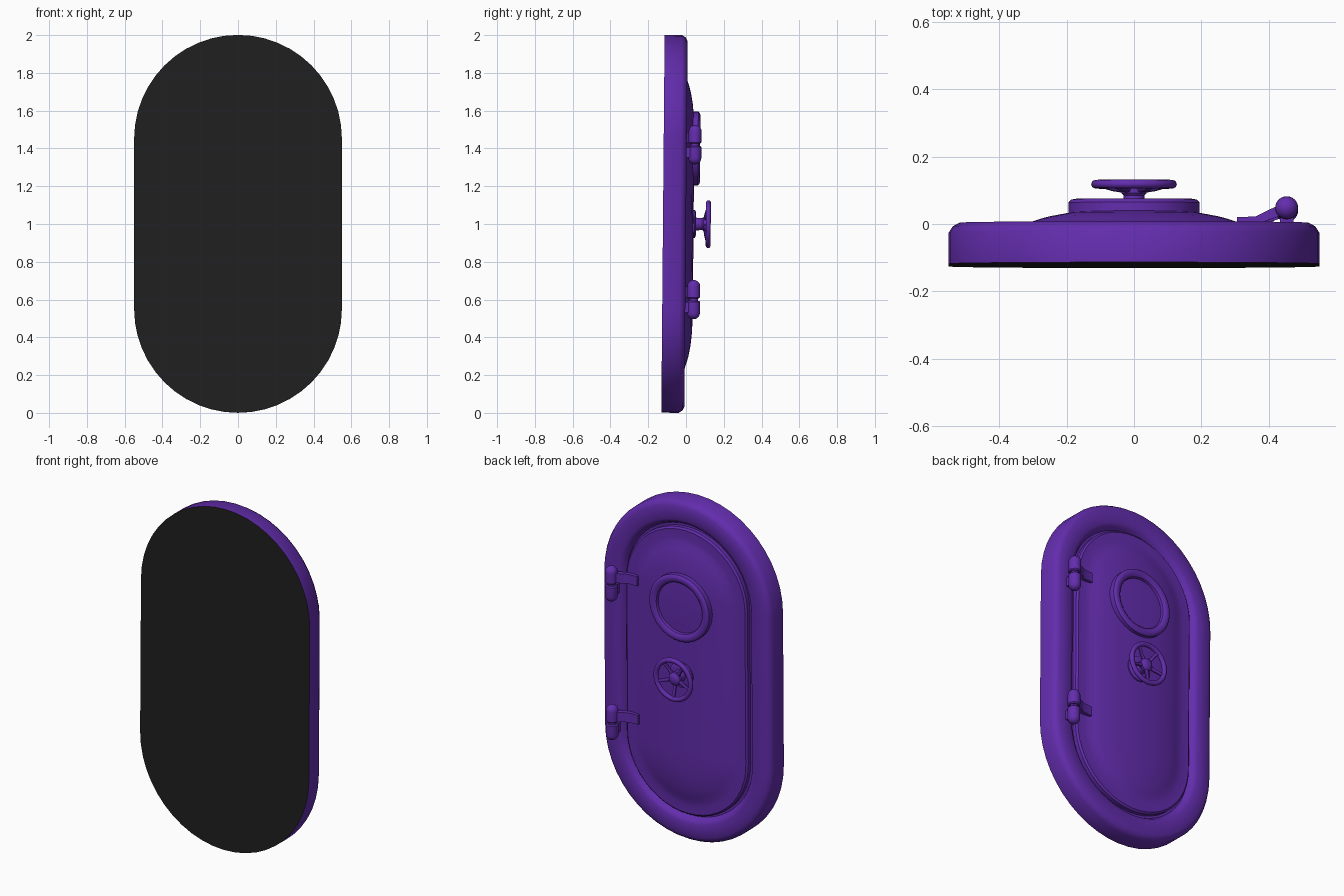
import bpy, bmesh
from math import sin, cos, pi, radians
from mathutils import Matrix, Vector

if "Cube" in bpy.data.objects:
    bpy.data.objects.remove(bpy.data.objects["Cube"])


def material(name, rgb):
    m = bpy.data.materials.new(name)
    m.diffuse_color = (*rgb, 1)
    m.use_nodes = True
    m.node_tree.nodes["Principled BSDF"].inputs["Base Color"].default_value = m.diffuse_color
    return m


PURPLE = material("purple_paint", (0.125, 0.026, 0.42))
BLACK = material("black_back", (0.014, 0.014, 0.014))

# The whole hatch leans very slightly about its middle
TILT = (Matrix.Translation((0, 0, 1)) @ Matrix.Rotation(-0.0088, 4, 'X')
        @ Matrix.Translation((0, 0, -1)))


def finish(name, bm, angle=35):
    bmesh.ops.recalc_face_normals(bm, faces=bm.faces)
    bm.transform(TILT)
    me = bpy.data.meshes.new(name)
    bm.to_mesh(me)
    bm.free()
    ob = bpy.data.objects.new(name, me)
    bpy.context.collection.objects.link(ob)
    me.materials.append(PURPLE)
    bpy.ops.object.select_all(action='DESELECT')
    ob.select_set(True)
    bpy.context.view_layer.objects.active = ob
    bpy.ops.object.shade_smooth_by_angle(angle=radians(angle))
    return ob


def loft(bm, rings, closed=False):
    """Skin a list of point rings; cap both ends or join last to first."""
    vr = [[bm.verts.new(p) for p in r] for r in rings]
    n = len(vr[0])
    pairs = list(zip(vr, vr[1:])) + ([(vr[-1], vr[0])] if closed else [])
    for a, b in pairs:
        for i in range(n):
            j = (i + 1) % n
            bm.faces.new((a[i], a[j], b[j], b[i]))
    if not closed:
        bm.faces.new(vr[0])
        bm.faces.new(vr[-1])


def stadium(inset, y, seg=24):
    r, pts = 0.55 - inset, []
    for side in (0, 1):
        for i in range(seg + 1):
            a = pi * (side + i / seg)
            pts.append((r * cos(a), y, 1 + r * sin(a) + (0.45, -0.45)[side]))
    return pts


def circle_y(r, y, z, n=40):
    return [(r * cos(2 * pi * i / n), y, z + r * sin(2 * pi * i / n)) for i in range(n)]


def circle_z(x, y, z, r, n=24):
    return [(x + r * cos(2 * pi * i / n), y + r * sin(2 * pi * i / n), z) for i in range(n)]


# Frame: bevelled rim around a recessed floor, black on the flat front
bm = bmesh.new()
loft(bm, [stadium(d, y) for d, y in
          [(0, -0.122), (0, -0.03), (0.012, -0.011), (0.032, 0), (0.108, 0),
           (0.128, -0.01), (0.142, -0.035), (0.19, -0.035)]])
frame = finish("frame", bm)
frame.data.materials.append(BLACK)
for p in frame.data.polygons:
    if p.normal.y < -0.9 and p.center.y < -0.1:
        p.material_index = 1

# Door: raised border and domed panel
bm = bmesh.new()
loft(bm, [stadium(d, y) for d, y in
          [(0.155, -0.04), (0.155, -0.012), (0.165, -0.003), (0.212, -0.003),
           (0.24, 0.001), (0.27, 0.011), (0.30, 0.019), (0.36, 0.030),
           (0.43, 0.037), (0.53, 0.040)]])
finish("door", bm)

# Porthole ring and pane
bm = bmesh.new()
loft(bm, [circle_y(r, y, 1.4, 48) for r, y in
          [(0.195, 0.02), (0.195, 0.06), (0.188, 0.068), (0.178, 0.071),
           (0.162, 0.069), (0.15, 0.06), (0.146, 0.045), (0.146, 0.02)]], closed=True)
finish("porthole_ring", bm)
bm = bmesh.new()
loft(bm, [circle_y(r, y, 1.4, 48) for r, y in
          [(0.15, 0.03), (0.15, 0.046), (0.09, 0.049), (0.02, 0.05)]])
finish("porthole_pane", bm)

# Wheel: rim, hub with base flange, spokes
bm = bmesh.new()
loft(bm, [circle_y(0.113 + 0.014 * cos(2 * pi * k / 12), 0.118 + 0.013 * sin(2 * pi * k / 12), 1)
          for k in range(12)], closed=True)
finish("wheel_rim", bm, 60)
bm = bmesh.new()
loft(bm, [circle_y(r, y, 1, 28) for r, y in
          [(0.075, 0.03), (0.075, 0.046), (0.066, 0.052), (0.034, 0.053), (0.031, 0.085),
           (0.037, 0.092), (0.037, 0.108), (0.028, 0.118), (0.012, 0.122)]])
finish("wheel_hub", bm)
SPOKES = 5
bm = bmesh.new()
for k in range(SPOKES):
    turn = Matrix.Rotation(pi / 2 + 2 * pi * k / SPOKES, 3, 'Y')
    rings = []
    for d, y, w in [(0.025, 0.100, 0.013), (0.065, 0.106, 0.010), (0.11, 0.118, 0.009)]:
        rings.append([turn @ Vector((d, y + 0.009 * sin(a), w * cos(a))) + Vector((0, 0, 1))
                      for a in [2 * pi * i / 10 for i in range(10)]])
    loft(bm, rings)
finish("wheel_spokes", bm)

# Hinges: two rounded knuckles, a cranked arm to the door, a foot on the frame
HX, HY, HR = 0.453, 0.044, 0.034
for name, zc in (("upper", 1.42), ("lower", 0.60)):
    for s in (1, -1):
        bm = bmesh.new()
        prof = [(0.028, 0.006), (HR, 0.012), (HR, 0.07)]
        prof += [(HR * cos(a), 0.07 + HR * sin(a)) for a in (0.3, 0.6, 0.9, 1.2, 1.45)]
        loft(bm, [circle_z(HX, HY, zc + s * h, r) for r, h in prof])
        finish(f"{name}_hinge_{'top' if s > 0 else 'bottom'}_knuckle", bm)
    bm = bmesh.new()
    loft(bm, [circle_z(HX, HY, zc + h, 0.022) for h in (-0.03, 0.03)])
    finish(f"{name}_hinge_pin", bm)

    bm = bmesh.new()
    loft(bm, [[(x, y0, zc + 0.012), (x, y1, zc + 0.012), (x, y1, zc + 0.068), (x, y0, zc + 0.068)]
              for x, y0, y1 in [(0.305, -0.006, 0.016), (0.36, -0.004, 0.018),
                                (0.385, 0.002, 0.030), (0.45, 0.026, 0.062)]])
    finish(f"{name}_hinge_arm", bm)

    bm = bmesh.new()
    loft(bm, [[(HX - 0.02, y, zc - 0.068), (HX + 0.02, y, zc - 0.068),
               (HX + 0.02, y, zc - 0.014), (HX - 0.02, y, zc - 0.014)] for y in (-0.01, 0.03)])
    finish(f"{name}_hinge_foot", bm)
